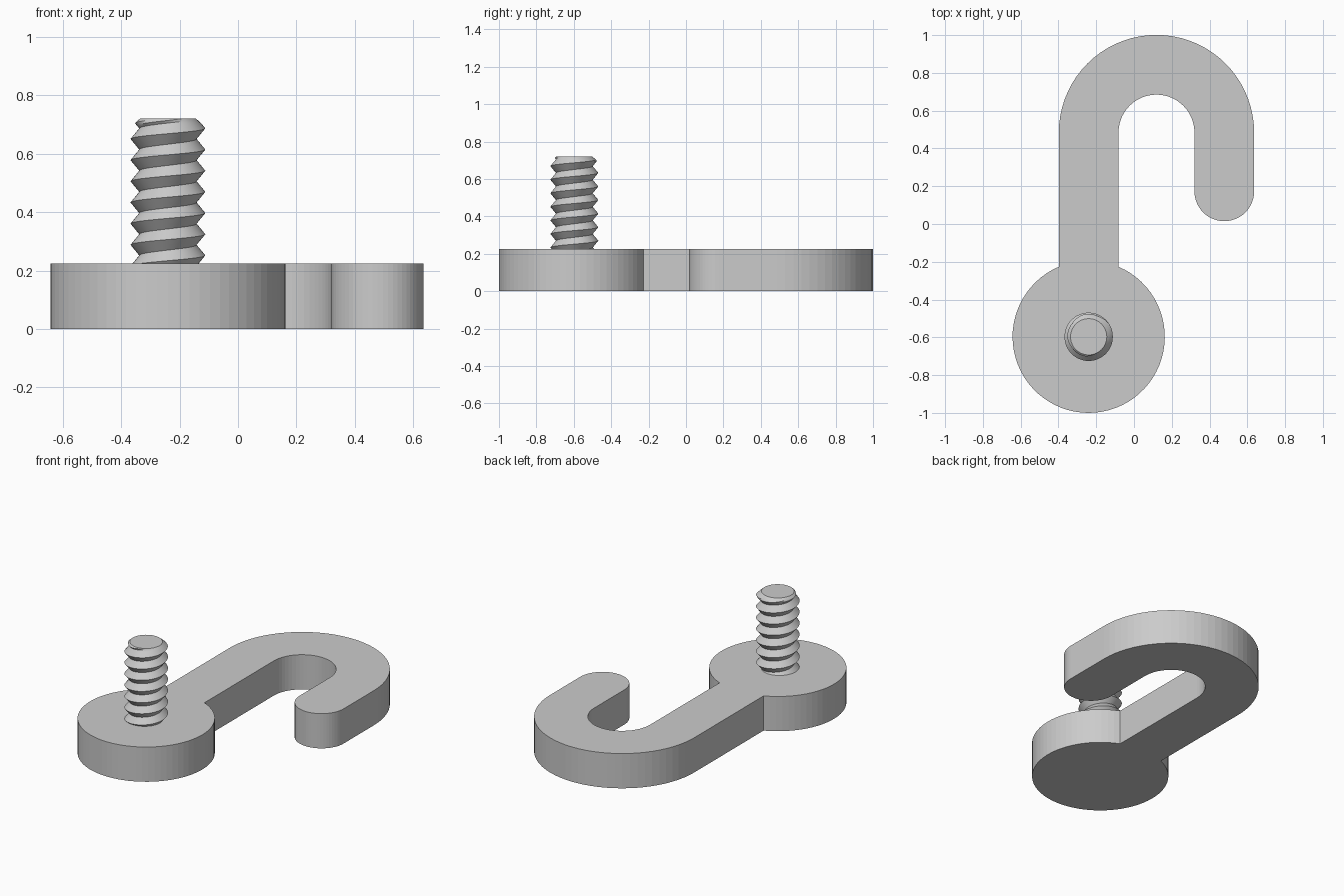
import bpy, bmesh
from math import sin, cos, pi, asin, radians

if "Cube" in bpy.data.objects:
    bpy.data.objects.remove(bpy.data.objects["Cube"], do_unlink=True)

# Plain grey metal
grey = bpy.data.materials.new("grey_metal")
grey.use_nodes = True
colour = (0.6, 0.6, 0.6, 1)
grey.diffuse_color = colour
grey.node_tree.nodes["Principled BSDF"].inputs["Base Color"].default_value = colour

THICK = 0.225
DISC_X, DISC_Y, DISC_R = -0.24, -0.597, 0.403
BAR = 0.158                      # half width of the hook bar


def finish(bm, name):
    bmesh.ops.recalc_face_normals(bm, faces=bm.faces)
    mesh = bpy.data.meshes.new(name)
    bm.to_mesh(mesh)
    bm.free()
    mesh.materials.append(grey)
    obj = bpy.data.objects.new(name, mesh)
    bpy.context.collection.objects.link(obj)
    return obj


def arc(cx, cy, r, start, end, steps):
    return [(cx + r * cos(start + (end - start) * i / steps),
             cy + r * sin(start + (end - start) * i / steps)) for i in range(steps + 1)]


# Hook plate: round base, straight bar, half-turn bend and rounded tip in one outline
gap = asin(BAR / DISC_R)
bend_x, bend_y, bend_r = 0.119, 0.484, 0.359
outline = arc(DISC_X, DISC_Y, DISC_R, pi / 2 + gap, 2.5 * pi - gap, 60)
outline += arc(bend_x, bend_y, bend_r - BAR, pi, 0, 28)
outline += arc(bend_x + bend_r, 0.173, BAR, pi, 2 * pi, 28)
outline += arc(bend_x, bend_y, bend_r + BAR, 0, pi, 36)

bm = bmesh.new()
base = bm.faces.new([bm.verts.new((x, y, 0)) for x, y in outline])
top = bmesh.ops.extrude_face_region(bm, geom=[base], use_keep_orig=True)
bmesh.ops.translate(bm, vec=(0, 0, THICK),
                    verts=[g for g in top["geom"] if isinstance(g, bmesh.types.BMVert)])
finish(bm, "hook_plate")

# Threaded stud: a V profile swept along a right-handed helix, chamfered at the top
PITCH, CREST, ROOT = 0.0725, 0.128, 0.098
LOW, HIGH, CREST_Z = THICK - 0.02, 0.72, 0.687
SIDES, STEPS, TURNS = 48, 8, 9


def thread_radius(turn, z):
    phase = ((z - CREST_Z) / PITCH - turn) % 1
    depth = 2 * min(phase, 1 - phase)
    radius = CREST - (CREST - ROOT) * depth
    return min(radius, ROOT - 0.002 + (HIGH - z) * 1.2)


bm = bmesh.new()
columns = []
for i in range(SIDES + 1):
    turn = i / SIDES
    column = []
    for k in range(-TURNS * STEPS, 3 * STEPS):
        z = CREST_Z + PITCH * (k / STEPS + turn)
        z = max(LOW, min(HIGH, z))
        r = thread_radius(turn, z)
        column.append(bm.verts.new((DISC_X + r * cos(2 * pi * turn),
                                    DISC_Y + r * sin(2 * pi * turn), z)))
    columns.append(column)
for a, b in zip(columns, columns[1:]):
    for k in range(len(a) - 1):
        bm.faces.new((a[k], b[k], b[k + 1], a[k + 1]))
bmesh.ops.remove_doubles(bm, verts=bm.verts, dist=0.0002)
bmesh.ops.holes_fill(bm, edges=[e for e in bm.edges if e.is_boundary])
stud = finish(bm, "threaded_stud")

# Smooth the thread flanks while keeping crests and rims sharp
bpy.ops.object.select_all(action="DESELECT")
stud.select_set(True)
bpy.context.view_layer.objects.active = stud
bpy.ops.object.shade_smooth_by_angle(angle=radians(30))
